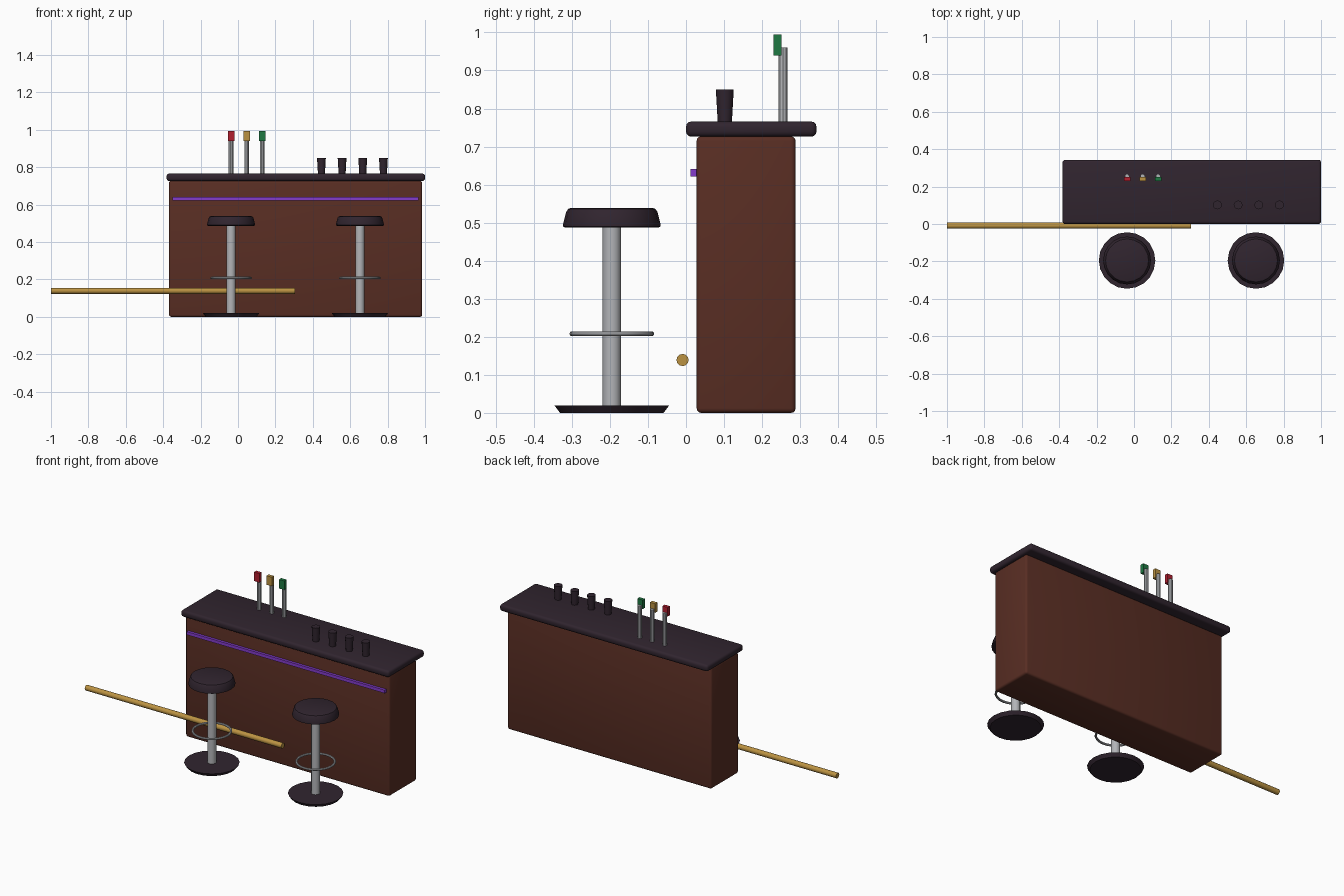
import bpy, bmesh, math
from mathutils import Matrix

if "Cube" in bpy.data.objects:
    bpy.data.objects.remove(bpy.data.objects["Cube"])


def material(name, rgb):
    m = bpy.data.materials.new(name)
    m.diffuse_color = (*rgb, 1)
    m.use_nodes = True
    m.node_tree.nodes["Principled BSDF"].inputs["Base Color"].default_value = m.diffuse_color
    return m


WOOD = material("dark red wood", (0.100, 0.027, 0.017))
DARK = material("dark plum", (0.030, 0.018, 0.028))
CHROME = material("chrome", (0.45, 0.46, 0.48))
BRASS = material("brass", (0.50, 0.29, 0.055))
PURPLE = material("purple glow", (0.23, 0.045, 0.60))
RED = material("red", (0.45, 0.013, 0.028))
GREEN = material("green", (0.013, 0.19, 0.055))


def finish(name, bm, mat, smooth=True):
    bmesh.ops.recalc_face_normals(bm, faces=bm.faces)
    me = bpy.data.meshes.new(name)
    bm.to_mesh(me)
    bm.free()
    me.materials.append(mat)
    ob = bpy.data.objects.new(name, me)
    bpy.context.collection.objects.link(ob)
    if smooth:
        bpy.ops.object.select_all(action='DESELECT')
        ob.select_set(True)
        bpy.context.view_layer.objects.active = ob
        bpy.ops.object.shade_smooth_by_angle(angle=math.radians(35))
    return ob


def box(name, x, y, z, mat, bevel=0):
    """Box from (low, high) ranges, with optional rounded edges."""
    bm = bmesh.new()
    size = [b - a for a, b in (x, y, z)]
    mid = [(a + b) / 2 for a, b in (x, y, z)]
    bmesh.ops.create_cube(bm, size=1, matrix=Matrix.Translation(mid) @ Matrix.Diagonal((*size, 1)))
    if bevel:
        bmesh.ops.bevel(bm, geom=bm.edges[:], offset=bevel, segments=3, profile=0.5, affect='EDGES')
    return finish(name, bm, mat, bevel > 0)


def lathe(name, profile, x, y, mat, sides=16, smooth=True):
    """Closed solid turned about a vertical axis; profile is (radius, z) from bottom to top."""
    bm = bmesh.new()
    rings = [[bm.verts.new((x + r * math.cos(math.tau * i / sides),
                            y + r * math.sin(math.tau * i / sides), z))
              for i in range(sides)] for r, z in profile]
    for a, b in zip(rings, rings[1:]):
        for i in range(sides):
            j = (i + 1) % sides
            bm.faces.new((a[i], a[j], b[j], b[i]))
    bm.faces.new(rings[0])
    bm.faces.new(rings[-1])
    return finish(name, bm, mat, smooth)


def ring(name, x, y, z, major, minor, mat, n=24, m=8):
    """Horizontal torus."""
    bm = bmesh.new()
    v = [[bm.verts.new((x + (major + minor * math.cos(math.tau * j / m)) * math.cos(math.tau * i / n),
                        y + (major + minor * math.cos(math.tau * j / m)) * math.sin(math.tau * i / n),
                        z + minor * math.sin(math.tau * j / m)))
          for j in range(m)] for i in range(n)]
    for i in range(n):
        for j in range(m):
            k, l = (i + 1) % n, (j + 1) % m
            bm.faces.new((v[i][j], v[k][j], v[k][l], v[i][l]))
    return finish(name, bm, mat)


# Counter with its top and light strip
box("bar_body", (-0.369, 0.985), (0.028, 0.288), (0, 0.727), WOOD, 0.012)
box("bar_top", (-0.382, 1.0), (0, 0.343), (0.726, 0.766), DARK, 0.014)
box("light_strip", (-0.349, 0.965), (0.012, 0.029), (0.622, 0.641), PURPLE)

# Foot rail
bm = bmesh.new()
bmesh.ops.create_cone(bm, cap_ends=True, segments=12, radius1=0.016, radius2=0.016, depth=1.304,
                      matrix=Matrix.Translation((-0.348, -0.009, 0.139)) @ Matrix.Rotation(math.pi / 2, 4, 'Y'))
finish("foot_rail", bm, BRASS)

# Bar stools
SEAT = [(0.122, 0.487), (0.128, 0.490), (0.128, 0.497), (0.120, 0.528),
        (0.115, 0.536), (0.107, 0.539)]
for n, x in enumerate((-0.037, 0.652), 1):
    y = -0.195
    lathe(f"stool_base_{n}", [(0.136, 0), (0.151, 0.020)], x, y, DARK, 20)
    lathe(f"stool_post_{n}", [(0.0245, 0.018), (0.0245, 0.490)], x, y, CHROME, 12)
    ring(f"stool_footrest_{n}", x, y, 0.208, 0.105, 0.0065, CHROME)
    lathe(f"stool_seat_{n}", SEAT, x, y, DARK, 20)

# Beer taps
for n, (x, mat) in enumerate(((-0.037, RED), (0.046, BRASS), (0.129, GREEN)), 1):
    lathe(f"tap_post_{n}", [(0.0125, 0.762), (0.0125, 0.960)], x, 0.255, CHROME, 10)
    box(f"tap_handle_{n}", (x - 0.0175, x + 0.0175), (0.230, 0.251), (0.940, 0.994), mat)

# Row of drinking glasses
for n in range(4):
    lathe(f"glass_{n + 1}", [(0.0185, 0.762), (0.0235, 0.850)], 0.446 + 0.1105 * n, 0.102, DARK, 12)
